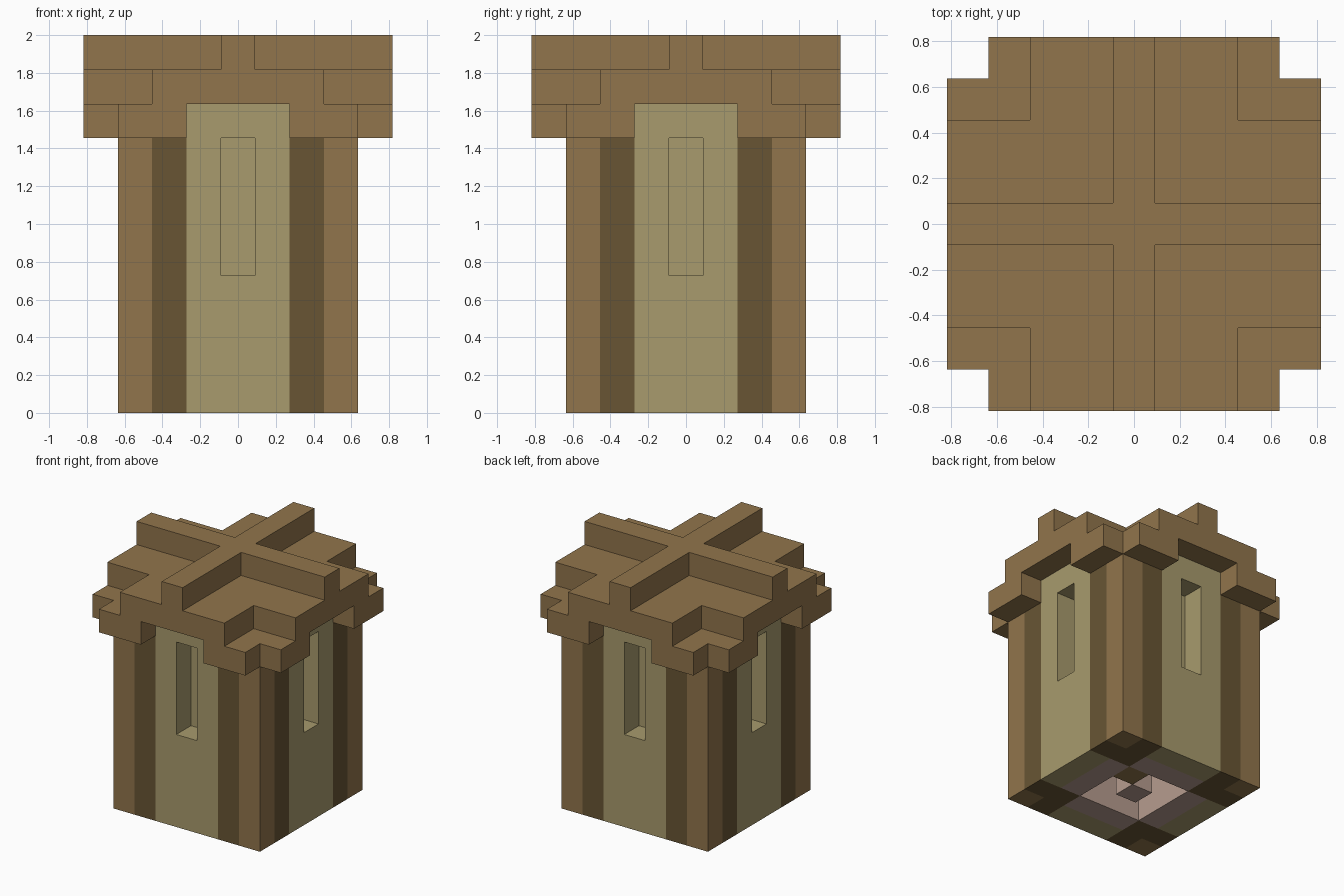
import bpy
import bmesh
from math import pi
from mathutils import Matrix, Vector

if "Cube" in bpy.data.objects:
    bpy.data.objects.remove(bpy.data.objects["Cube"], do_unlink=True)

U = 2 / 11  # size of one block


def material(name, r, g, b):
    def linear(v):
        v /= 255
        return v / 12.92 if v < 0.04045 else ((v + 0.055) / 1.055) ** 2.4
    colour = (linear(r), linear(g), linear(b), 1)
    m = bpy.data.materials.new(name)
    m.use_nodes = True
    m.diffuse_color = colour
    m.node_tree.nodes["Principled BSDF"].inputs["Base Color"].default_value = colour
    return m


WOOD = material("brown wood", 145, 117, 76)
DARK = material("dark brown wood", 104, 85, 52)
SAND = material("sand plaster", 168, 155, 109)
PINK = material("dusty pink stone", 183, 156, 143)


def finish(name, bm, mat, turn=0):
    """Scale block units to size, turn by quarter turns and add the object."""
    bm.transform(Matrix.Rotation(turn * pi / 2, 4, "Z") @ Matrix.Scale(U, 4))
    bmesh.ops.recalc_face_normals(bm, faces=bm.faces)
    mesh = bpy.data.meshes.new(name)
    bm.to_mesh(mesh)
    bm.free()
    mesh.materials.append(mat)
    bpy.context.collection.objects.link(bpy.data.objects.new(name, mesh))


def prism_mesh(points, z0, z1):
    bm = bmesh.new()
    face = bm.faces.new([bm.verts.new((x, y, z0)) for x, y in points])
    ext = bmesh.ops.extrude_face_region(bm, geom=[face], use_keep_orig=True)
    top = [v for v in ext["geom"] if isinstance(v, bmesh.types.BMVert)]
    bmesh.ops.translate(bm, verts=top, vec=(0, 0, z1 - z0))
    return bm


def prism(name, points, z0, z1, mat, turn=0):
    finish(name, prism_mesh(points, z0, z1), mat, turn)


def rect(x0, x1, y0, y1):
    return [(x0, y0), (x1, y0), (x1, y1), (x0, y1)]


def plus(o, i):
    """Outline of a plus with arm reach o and inner corner i."""
    quarter = [(o, -i), (o, i), (i, i)]
    pts = []
    for _ in range(4):
        pts += quarter
        quarter = [(-y, x) for x, y in quarter]
    return pts


def ell(a, b, c):
    """Corner outline from a to c, with the outer square beyond b removed."""
    return [(a, a), (c, a), (c, b), (b, b), (b, c), (a, c)]


# Wall panel with a recessed window slot
def wall_panel(name, turn):
    bm = prism_mesh(rect(-1.5, 1.5, -3.5, -2.48), 0, 9)
    bmesh.ops.recalc_face_normals(bm, faces=bm.faces)
    front = min(bm.faces, key=lambda f: f.calc_center_median().y)
    bmesh.ops.inset_region(bm, faces=[front], thickness=0.2)
    for v in front.verts:
        v.co = Vector((0.5 if v.co.x > 0 else -0.5, -3.5, 8 if v.co.z > 5 else 4))
    slot = bmesh.ops.extrude_discrete_faces(bm, faces=[front])["faces"][0]
    bmesh.ops.translate(bm, verts=slot.verts, vec=(0, 1, 0))
    finish(name, bm, SAND, turn)


for turn, side in enumerate(("front", "left", "back", "right")):
    wall_panel(side + "_wall", turn)
    prism(side + "_inner_wall", rect(-1.5, 1.5, -2.48, -1.5), 0, 9, PINK, turn)
    # Corner posts and the eaves blocks above them
    prism(side + "_corner_post", rect(2.5, 3.5, 2.5, 3.5), 0, 8, WOOD, turn)
    prism(side + "_corner_brace", ell(1.5, 2.5, 3.5), 0, 8, DARK, turn)
    prism(side + "_corner_eaves", ell(1.5, 3.5, 4.5), 8, 9, WOOD, turn)

# Roof deck and crossed ridge
prism("roof_deck", plus(4.5, 2.5), 9, 10, WOOD)
prism("roof_ridge", plus(4.5, 0.5), 10, 11, WOOD)

# Spiral stair inside the shaft
prism("stair_pillar", rect(-0.5, 0.5, -0.5, 0.5), 0, 9, PINK)
ring = [(1, 1), (0, 1), (-1, 1), (-1, 0), (-1, -1), (0, -1), (1, -1), (1, 0)]
for k, (x, y) in enumerate(ring):
    prism(f"stair_step_{k + 1}", rect(x - 0.5, x + 0.5, y - 0.5, y + 0.5), k, k + 1, WOOD)
